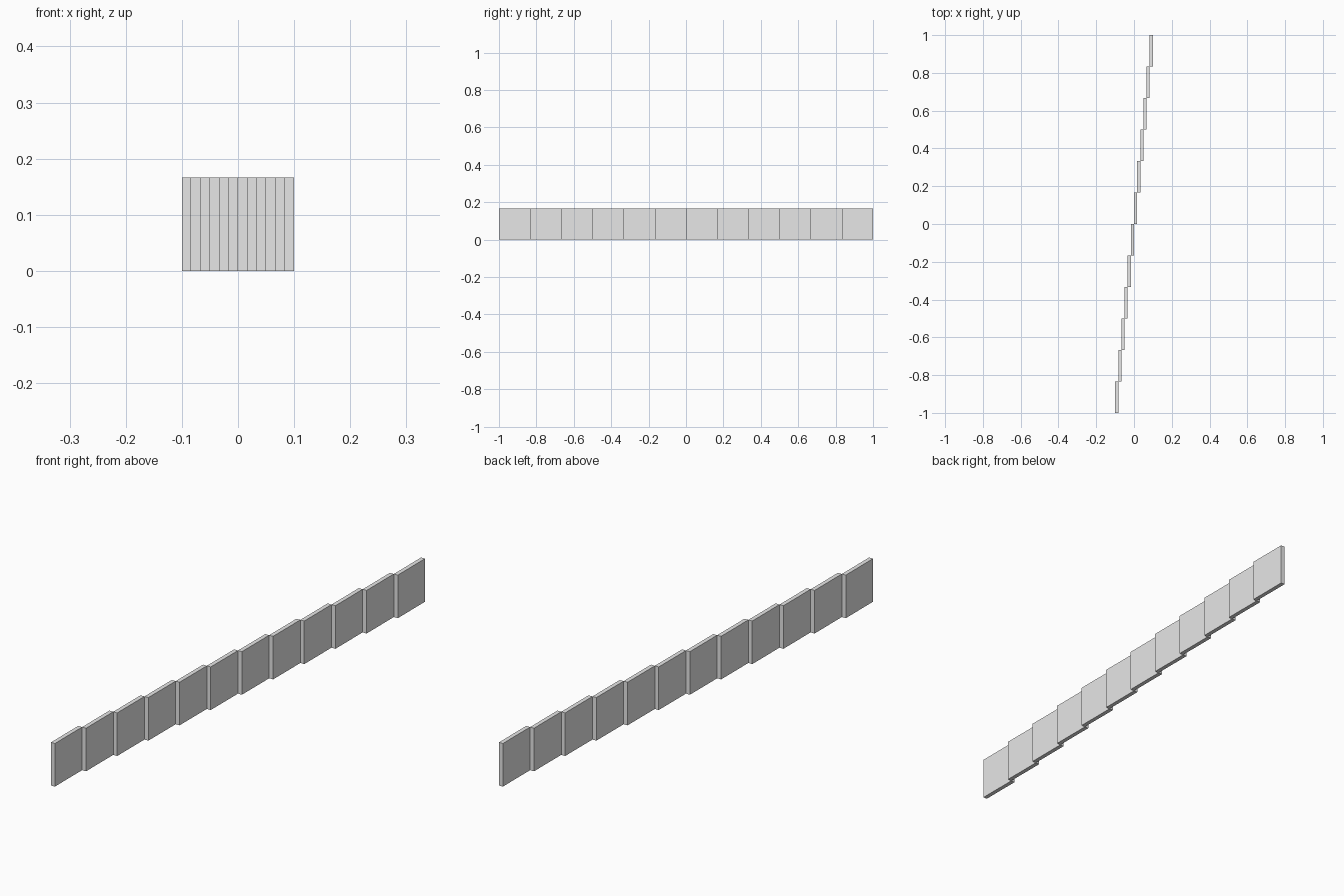
import bpy

# Remove the default cube
old = bpy.data.objects.get("Cube")
if old:
    bpy.data.objects.remove(old, do_unlink=True)

COUNT = 12
LENGTH = 2.0 / COUNT      # along y
THICK = 0.2 / COUNT       # along x
HEIGHT = LENGTH

# Plain grey material
grey = bpy.data.materials.new("light_grey")
grey.use_nodes = True
colour = (0.8, 0.8, 0.8, 1.0)
grey.diffuse_color = colour
grey.node_tree.nodes["Principled BSDF"].inputs["Base Color"].default_value = colour


def add_panel(i):
    """One upright square panel, stepped sideways by its own thickness."""
    step = i - (COUNT - 1) / 2
    bpy.ops.mesh.primitive_cube_add(
        size=1, location=(step * THICK, step * LENGTH, HEIGHT / 2))
    panel = bpy.context.object
    panel.name = f"wall_panel_{i + 1}"
    panel.scale = (THICK, LENGTH, HEIGHT)
    bpy.ops.object.transform_apply(location=False, rotation=False, scale=True)
    panel.data.materials.append(grey)


# Staggered row of panels
for i in range(COUNT):
    add_panel(i)
